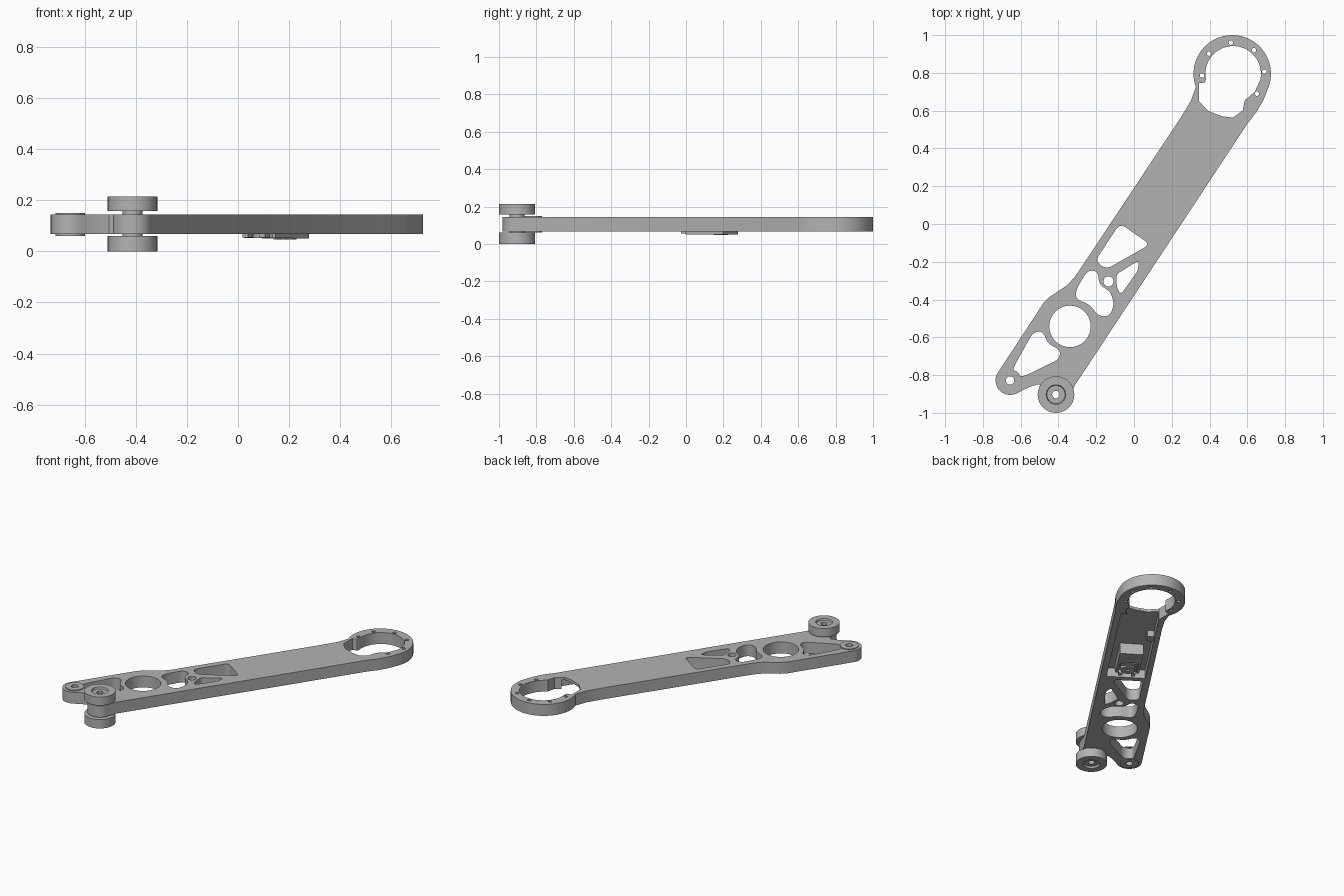
import bpy, bmesh, math
from mathutils import Vector, Matrix

if "Cube" in bpy.data.objects:
    bpy.data.objects.remove(bpy.data.objects["Cube"], do_unlink=True)

grey = bpy.data.materials.new("matte grey")
grey.use_nodes = True
colour = (0.45, 0.45, 0.45, 1)
grey.diffuse_color = colour
grey.node_tree.nodes["Principled BSDF"].inputs["Base Color"].default_value = colour

BOTTOM, TOP = 0.067, 0.145
ROLLER, PIVOT, RING = (-0.413, -0.903), (-0.656, -0.828), (0.52, 0.795)


def arc(centre, r, start=0, end=360, n=32):
    full = end - start == 360
    steps = n if full else n + 1
    angles = [math.radians(start + (end - start) * i / n) for i in range(steps)]
    return [(centre[0] + r * math.cos(a), centre[1] + r * math.sin(a)) for a in angles]


def rounded(points, r, n=5):
    """Replace each corner with a short curve."""
    out = []
    pts = [Vector(p) for p in points]
    for i, p in enumerate(pts):
        a, b = pts[i - 1] - p, pts[(i + 1) % len(pts)] - p
        a = p + a.normalized() * min(r, a.length * 0.48)
        b = p + b.normalized() * min(r, b.length * 0.48)
        for k in range(n + 1):
            t = k / n
            out.append(a * (1 - t) ** 2 + p * 2 * t * (1 - t) + b * t * t)
    return out


def finish(name, bm):
    bmesh.ops.remove_doubles(bm, verts=bm.verts, dist=0.00005)
    bmesh.ops.recalc_face_normals(bm, faces=bm.faces)
    mesh = bpy.data.meshes.new(name)
    bm.to_mesh(mesh)
    bm.free()
    mesh.materials.append(grey)
    obj = bpy.data.objects.new(name, mesh)
    bpy.context.collection.objects.link(obj)
    return obj


def plate(name, contours, z0, z1):
    """Extruded flat shape; the first contour is the outside, the rest are holes."""
    curve = bpy.data.curves.new(name, "CURVE")
    curve.dimensions = "2D"
    curve.fill_mode = "BOTH"
    curve.extrude = (z1 - z0) / 2
    for pts in contours:
        spline = curve.splines.new("POLY")
        spline.points.add(len(pts) - 1)
        for sp, p in zip(spline.points, pts):
            sp.co = (p[0], p[1], 0, 1)
        spline.use_cyclic_u = True
    temp = bpy.data.objects.new(name, curve)
    bpy.context.collection.objects.link(temp)
    graph = bpy.context.evaluated_depsgraph_get()
    mesh = bpy.data.meshes.new_from_object(temp.evaluated_get(graph))
    bm = bmesh.new()
    bm.from_mesh(mesh)
    bmesh.ops.translate(bm, verts=bm.verts, vec=(0, 0, (z0 + z1) / 2))
    bpy.data.objects.remove(temp, do_unlink=True)
    bpy.data.meshes.remove(mesh)
    return finish(name, bm)


def lathe(name, profile, centre, n=40):
    """Turn a closed (radius, height) profile about a vertical axis."""
    bm = bmesh.new()
    rings = []
    for r, z in profile:
        rings.append([bm.verts.new((x, y, z)) for x, y in arc(centre, r, n=n)])
    for i, ring in enumerate(rings):
        prev = rings[i - 1]
        for k in range(n):
            j = (k + 1) % n
            bm.faces.new((prev[k], prev[j], ring[j], ring[k]))
    return finish(name, bm)


# Arm outline: ring end, waist, pivot end, roller tongue
outline = arc(RING, 0.205, -20, 200)
outline += [(0.3, 0.65), (0.245, 0.56), (-0.286, -0.24), (-0.315, -0.282), (-0.355, -0.325),
            (-0.444, -0.384), (-0.475, -0.412), (-0.5, -0.45)]
outline += arc(PIVOT, 0.077, 145, 300, 16)
outline += [(-0.575, -0.873), (-0.54, -0.858), (-0.505, -0.848), (-0.487, -0.86)]
outline += arc(ROLLER, 0.077, 165, 335, 16)
outline += [(-0.317, -0.86), (0.6, 0.53), (0.65, 0.595), (0.685, 0.655)]

# Large opening inside the ring, with its stepped neck
ring_hole = arc((0.525, 0.795), 0.147, -12, 192)
ring_hole += [(0.375, 0.75), (0.344, 0.745), (0.344, 0.65), (0.39, 0.6), (0.466, 0.57),
              (0.524, 0.563), (0.575, 0.6), (0.587, 0.655), (0.64, 0.7)]

# Lightening windows
windows = [
    rounded([(-0.074, 0.003), (0.085, -0.108), (-0.148, -0.24), (-0.205, -0.195)], 0.035),
    rounded([(0.026, -0.193), (0.021, -0.246), (-0.069, -0.373), (-0.09, -0.341),
             (-0.095, -0.267)], 0.02),
    rounded([(-0.245, -0.245), (-0.19, -0.25), (-0.185, -0.32), (-0.122, -0.36),
             (-0.105, -0.43), (-0.13, -0.49), (-0.19, -0.487), (-0.23, -0.43),
             (-0.31, -0.395), (-0.305, -0.345)], 0.03),
    rounded([(-0.535, -0.575), (-0.485, -0.565), (-0.455, -0.635), (-0.39, -0.665),
             (-0.395, -0.715), (-0.59, -0.81), (-0.645, -0.79), (-0.63, -0.745)], 0.03),
]
round_holes = [((-0.339, -0.542), 0.11), ((-0.135, -0.304), 0.027), (PIVOT, 0.022), (ROLLER, 0.02)]
bolts = [(0.513, 0.96), (0.635, 0.92), (0.69, 0.807), (0.65, 0.69), (0.397, 0.902), (0.36, 0.786)]
holes = [ring_hole] + windows + [arc(c, r) for c, r in round_holes]
holes += [arc(c, 0.012, n=12) for c in bolts]
arm = plate("arm", [outline] + holes, BOTTOM, TOP)

# Directions along and across the arm, measured from the latch position
ORIGIN, ALONG, ACROSS = Vector((0.14, 0.12)), Vector((0.55, 0.835)), Vector((0.835, -0.55))


def local(u, w):
    return ORIGIN + ALONG * u + ACROSS * w


# Channel hollowed into the underside, open to the ring opening
FLOOR = 0.127
corners = [local(-0.18, -0.12), local(-0.18, 0.12), local(0.6, 0.12), local(0.6, -0.12)]
cutter = plate("channel_cutter", [corners], BOTTOM - 0.05, FLOOR)
cutter.hide_render = True
cut = arm.modifiers.new("channel", "BOOLEAN")
cut.operation, cut.solver, cut.object = "DIFFERENCE", "EXACT", cutter
graph = bpy.context.evaluated_depsgraph_get()
hollow = bpy.data.meshes.new_from_object(arm.evaluated_get(graph))
arm.modifiers.clear()
arm.data = hollow
bpy.data.objects.remove(cutter, do_unlink=True)


def block(name, u, w, length, width, z0, z1):
    bm = bmesh.new()
    bmesh.ops.create_cube(bm, size=1)
    c = local(u, w)
    turn = Matrix.Rotation(math.atan2(ALONG.y, ALONG.x), 4, "Z")
    size = Matrix.Diagonal((length, width, z1 - z0, 1))
    bm.transform(Matrix.Translation((c.x, c.y, (z0 + z1) / 2)) @ turn @ size)
    return finish(name, bm)


# Latch mechanism in the channel
block("latch_base", 0, 0, 0.27, 0.146, 0.08, FLOOR + 0.002)
block("latch_cover", 0.085, 0, 0.11, 0.146, 0.05, 0.08)
block("latch_bar", -0.01, 0, 0.03, 0.11, 0.06, 0.08)
block("channel_shelf", 0.28, -0.1, 0.06, 0.045, 0.085, FLOOR + 0.002)
for i, side in enumerate((-1, 1)):
    block(f"latch_rail_{i + 1}", -0.03, side * 0.065, 0.14, 0.016, 0.052, 0.08)
    block(f"latch_foot_{i + 1}", -0.125, side * 0.04, 0.035, 0.025, 0.055, 0.1)
for i in range(3):
    block(f"latch_tooth_{i + 1}", 0.08, (i - 1) * 0.035, 0.03, 0.02, 0.047, 0.051)
lathe("latch_hub", [(0.012, 0.085), (0.045, 0.085), (0.045, 0.052), (0.012, 0.052)],
      local(-0.065, 0), 24)


# Rollers above and below the tongue, with shallow recessed hubs
def roller(name, inner, outer):
    dip = outer + (inner - outer) * 0.2
    lathe(name, [(0.02, inner), (0.097, inner), (0.097, outer), (0.052, outer),
                 (0.048, dip), (0.02, dip)], ROLLER)


roller("upper_roller", 0.157, 0.215)
roller("lower_roller", 0.061, 0)


# Spacers and pivot pads
def washer(name, centre, hole, r, z0, z1):
    lathe(name, [(hole, z0), (r, z0), (r, z1), (hole, z1)], centre)


washer("upper_spacer", ROLLER, 0.02, 0.04, TOP, 0.157)
washer("lower_spacer", ROLLER, 0.02, 0.04, 0.061, BOTTOM)
washer("upper_pivot_pad", PIVOT, 0.022, 0.058, TOP, 0.151)
washer("lower_pivot_pad", PIVOT, 0.022, 0.058, 0.061, BOTTOM)

# Smooth round walls, keep edges crisp
for obj in bpy.context.scene.objects:
    obj.select_set(obj.type == "MESH")
bpy.context.view_layer.objects.active = arm
bpy.ops.object.shade_smooth_by_angle(angle=math.radians(30))
